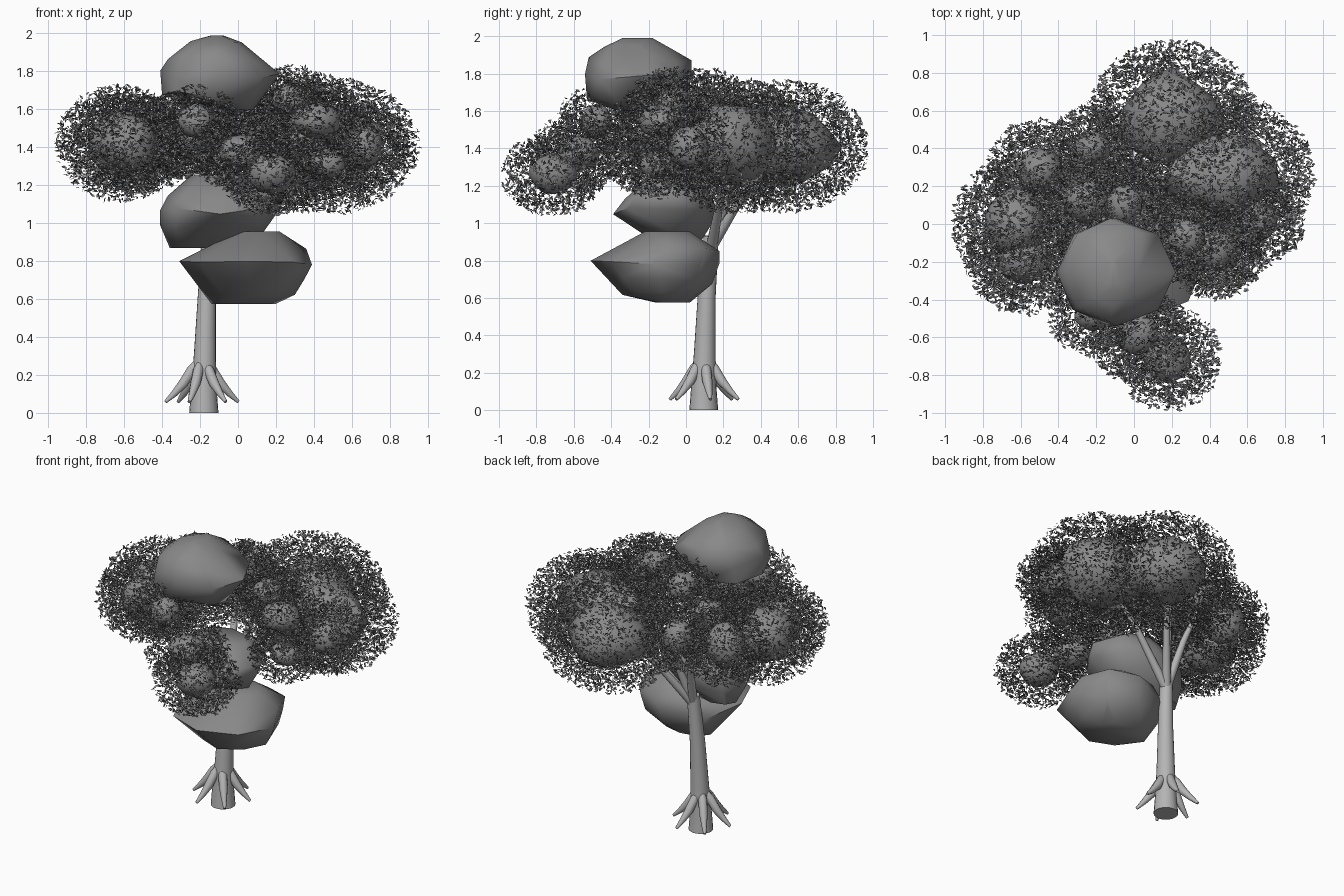
import bpy, bmesh, math, random
from mathutils import Vector, Matrix, noise

if "Cube" in bpy.data.objects:
    bpy.data.objects.remove(bpy.data.objects["Cube"])

random.seed(7)


def grey(name, value):
    mat = bpy.data.materials.new(name)
    mat.diffuse_color = (value, value, value, 1)
    mat.use_nodes = True
    mat.node_tree.nodes["Principled BSDF"].inputs["Base Color"].default_value = mat.diffuse_color
    return mat


BARK = grey("bark", 0.46)
CLUMP = grey("clump", 0.25)
LEAF = grey("leaf", 0.2)


def add_object(name, bm, mat, smooth=None):
    mesh = bpy.data.meshes.new(name)
    bm.to_mesh(mesh)
    bm.free()
    mesh.materials.append(mat)
    ob = bpy.data.objects.new(name, mesh)
    bpy.context.collection.objects.link(ob)
    if smooth:
        bpy.ops.object.select_all(action='DESELECT')
        ob.select_set(True)
        bpy.context.view_layer.objects.active = ob
        bpy.ops.object.shade_smooth_by_angle(angle=math.radians(smooth))
    return ob


def limb(name, points, sides=16):
    """Tapered tube through (x, y, z, radius) points."""
    bm = bmesh.new()
    rings = []
    for i, (x, y, z, r) in enumerate(points):
        a = Vector(points[max(i - 1, 0)][:3])
        b = Vector(points[min(i + 1, len(points) - 1)][:3])
        q = Vector((0, 0, 1)).rotation_difference(b - a)
        if z == 0:
            q.identity()
        rings.append([bm.verts.new(Vector((x, y, z)) + q @ Vector(
            (r * math.cos(t * math.tau / sides), r * math.sin(t * math.tau / sides), 0)))
            for t in range(sides)])
    for lo, hi in zip(rings, rings[1:]):
        for t in range(sides):
            u = (t + 1) % sides
            bm.faces.new((lo[t], lo[u], hi[u], hi[t]))
    bm.faces.new(rings[0][::-1])
    bm.faces.new(rings[-1])
    return add_object(name, bm, BARK, 50)


def boulder(name, rings, sides=8):
    """Faceted clump: convex hull of rings given as (z, x0, x1, y0, y1)."""
    bm = bmesh.new()
    for k, (z, x0, x1, y0, y1) in enumerate(rings):
        wobble = 0 if k in (0, len(rings) - 1) else 0.025
        for t in range(sides):
            a = t * math.tau / sides
            bm.verts.new(((x0 + x1) / 2 + (x1 - x0) / 2 * math.cos(a),
                          (y0 + y1) / 2 + (y1 - y0) / 2 * math.sin(a),
                          z + random.uniform(-wobble, wobble)))
    res = bmesh.ops.convex_hull(bm, input=bm.verts)
    junk = [g for g in res['geom_interior'] if isinstance(g, bmesh.types.BMVert)]
    bmesh.ops.delete(bm, geom=junk, context='VERTS')
    bmesh.ops.recalc_face_normals(bm, faces=bm.faces)
    add_object(name, bm, CLUMP, 62)


# Trunk
limb("trunk", [(-0.18, 0.095, 0, 0.077), (-0.18, 0.095, 0.12, 0.068), (-0.175, 0.1, 0.3, 0.058),
               (-0.165, 0.11, 0.6, 0.048), (-0.15, 0.135, 0.93, 0.04)], 20)

# Roots
for i in range(6):
    a = math.radians(10 + 60 * i)
    pts = [(0.02, 0.28, 0.012), (0.055, 0.225, 0.028), (0.1, 0.155, 0.027),
           (0.15, 0.1, 0.018), (0.195, 0.058, 0.009)]
    limb(f"root_{i}", [(-0.19 + d * math.cos(a), 0.097 + d * math.sin(a), z, r)
                       for d, z, r in pts], 10)

# Branches reaching into the crown
for i, (x, y, z) in enumerate([(-0.25, 0.35, 1.42), (0.15, 0.5, 1.4),
                               (0.42, 0.25, 1.38), (0.0, 0.35, 1.5)]):
    s = Vector((-0.15, 0.135, 0.87))
    e = Vector((x, y, z))
    m = s.lerp(e, 0.5) + Vector((0, 0, 0.04))
    limb(f"branch_{i}", [(*s, 0.03), (*m, 0.021), (*e, 0.01)], 10)

# Three large faceted clumps
boulder("top_clump", [(1.60, -0.08, 0.08, -0.36, -0.14), (1.68, -0.40, 0.10, -0.53, 0.0),
                      (1.78, -0.41, 0.22, -0.54, 0.03), (1.88, -0.37, 0.12, -0.52, 0.03),
                      (1.95, -0.25, 0.02, -0.44, -0.07), (1.99, -0.14, -0.08, -0.34, -0.18)])
boulder("middle_clump", [(0.87, -0.36, -0.10, -0.12, 0.06), (0.97, -0.41, 0.13, -0.28, 0.13),
                         (1.07, -0.41, 0.22, -0.39, 0.16), (1.15, -0.37, 0.25, -0.33, 0.13),
                         (1.25, -0.25, 0.1, -0.2, 0.06)])
boulder("lower_clump", [(0.575, -0.14, 0.2, -0.16, 0.02), (0.63, -0.14, 0.3, -0.34, 0.09),
                        (0.70, -0.2, 0.35, -0.42, 0.14), (0.78, -0.31, 0.39, -0.51, 0.18),
                        (0.87, -0.14, 0.36, -0.34, 0.18), (0.955, 0.0, 0.22, -0.22, 0.02)])

# Crown cores: centre, radii
cores = [((-0.62, 0.0, 1.42), (.17, .19, .18)), ((-0.58, -0.2, 1.42), (.15, .12, .15)),
         ((-0.5, 0.28, 1.42), (.13, .13, .15)), ((-0.22, 0.4, 1.45), (.1, .1, .12)),
         ((-0.25, 0.12, 1.47), (.13, .12, .13)), ((-0.05, 0.1, 1.64), (.1, .11, .09)),
         ((-0.22, -0.48, 1.54), (.1, .09, .09)), ((0.02, -0.58, 1.37), (.12, .12, .1)),
         ((0.18, -0.71, 1.26), (.13, .13, .11)), ((0.46, 0.27, 1.41), (.31, .23, .21)),
         ((0.2, 0.54, 1.41), (.27, .25, .2)), ((0.42, -0.13, 1.54), (.13, .12, .1)),
         ((0.28, -0.07, 1.65), (.1, .1, .08)), ((0.47, -0.15, 1.31), (.1, .1, .08)),
         ((0.66, 0.02, 1.4), (.11, .11, .12))]
for i, (c, r) in enumerate(cores):
    bm = bmesh.new()
    bmesh.ops.create_icosphere(bm, subdivisions=2, radius=1)
    for v in bm.verts:
        lump = 1 + (0.3 if r[0] > 0.2 else 0.15) * noise.noise(v.co * 1.4 + Vector((i * 3.7, 0, 0)))
        v.co = Vector([c[k] + v.co[k] * r[k] * lump for k in range(3)])
    add_object(f"crown_core_{i}", bm, CLUMP, 45)


def inside_core(p):
    return any(sum(((p[k] - c[k]) / r[k]) ** 2 for k in range(3)) < 1 for c, r in cores)


# Leaves scattered in a loose shell round every core
bm = bmesh.new()
shape = [(-0.015, 0, 0), (0, -0.007, 0.003), (0.015, 0, 0), (0, 0.007, 0.003)]
for c, r in cores:
    pad = min(0.19, 0.09 + 0.5 * r[0])
    full = (r[0] + pad, r[1] + pad, r[2] + (0.83 if r[0] > 0.2 else 0.75) * pad)
    for n in range(int(8500 * (full[0] * full[1] + full[0] * full[2] + full[1] * full[2]))):
        d = Vector([random.gauss(0, 1) for k in range(3)]).normalized()
        f = random.uniform(0.1, 1) ** 0.6
        p = Vector([c[k] + d[k] * (r[k] + (full[k] - r[k]) * f) for k in range(3)])
        if inside_core(p):
            continue
        rot = Matrix.Rotation(random.uniform(0, math.tau), 3,
                              Vector([random.gauss(0, 1) for k in range(3)]).normalized())
        s = random.uniform(0.8, 1.2)
        bm.faces.new([bm.verts.new(p + rot @ (Vector(q) * s)) for q in shape])
add_object("leaves", bm, LEAF)
